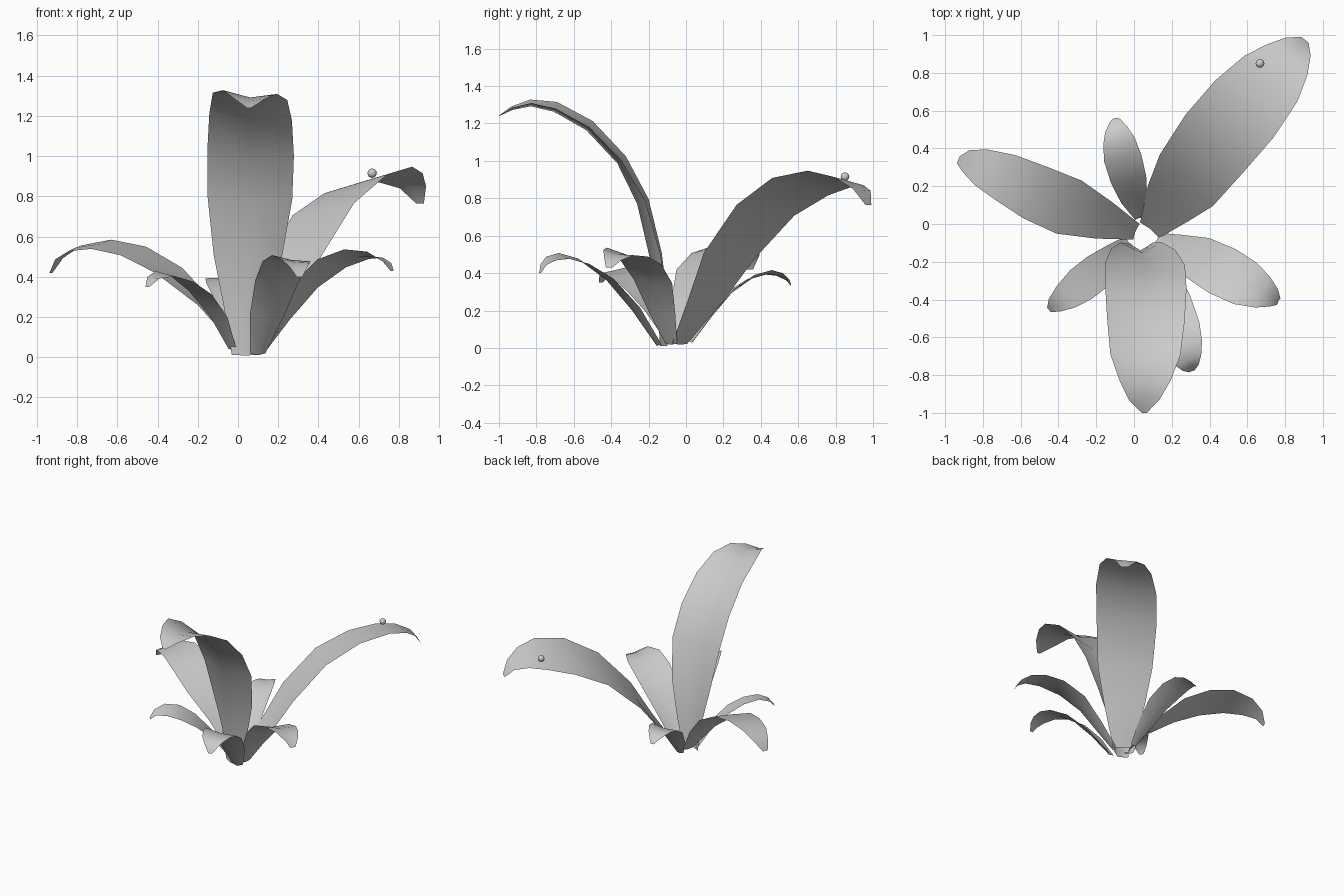
import bpy, bmesh, math
from mathutils import Vector


def leaf(name, spine, roll, cup, base_cup):
    """Leaf blade from stations (x, y, z, half width), folded along its midrib."""
    pts = [Vector(p[:3]) for p in spine]
    heading = pts[-1] - pts[0]
    heading.z = 0
    heading.normalize()
    right = Vector((heading.y, -heading.x, 0))
    tilt = math.tan(math.radians(roll))
    bm = bmesh.new()
    rows = []
    n = len(pts) - 1
    for i, p in enumerate(pts):
        s = i / n
        tangent = (pts[min(i + 1, n)] - pts[max(i - 1, 0)]).normalized()
        up = right.cross(tangent)
        hw = spine[i][3]
        fold = cup + (base_cup - cup) * max(0, 1 - 2.5 * s)
        t = tilt * min(1, 2 * s, 3 * (1 - s))
        row = []
        for u in (-1, 0, 1):
            co = p + right * hw * u + up * hw * (fold * (abs(u) - 0.5) + t * u)
            co.z = max(co.z, 0)
            row.append(bm.verts.new(co))
        rows.append(row)
    for a, b in zip(rows, rows[1:]):
        for j in range(2):
            bm.faces.new((a[j], a[j + 1], b[j + 1], b[j]))
    mesh = bpy.data.meshes.new(name)
    bm.to_mesh(mesh)
    bm.free()
    mesh.shade_smooth()
    bpy.context.collection.objects.link(bpy.data.objects.new(name, mesh))


# Large leaf at the back right
leaf("back_right_leaf", [
    (.085, -.03, .02, .065), (.185, .115, .26, .143), (.28, .235, .49, .195),
    (.425, .425, .735, .215), (.585, .61, .862, .215), (.725, .77, .905, .185),
    (.81, .87, .892, .135), (.87, .94, .845, .08), (.905, .975, .765, .025)], 13, 0, .15)

# Tall leaf at the front
leaf("tall_front_leaf", [
    (.035, -.12, .01, .065), (.04, -.125, .25, .11), (.05, -.165, .5, .17),
    (.06, -.235, .78, .21), (.063, -.35, 1.0, .215), (.063, -.52, 1.18, .205),
    (.06, -.7, 1.28, .185), (.06, -.83, 1.305, .135),
    (.055, -.93, 1.28, .08), (.055, -1.0, 1.24, .012)], 6, .2, .6)

# Long leaf at the left
leaf("left_leaf", [
    (.01, -.04, .04, .045), (-.16, .02, .26, .105), (-.345, .09, .43, .155),
    (-.52, .165, .53, .15), (-.68, .245, .563, .13), (-.81, .3, .543, .1),
    (-.89, .335, .49, .06), (-.93, .34, .42, .02)], 10, -.02, .15)

# Medium leaf at the right
leaf("right_leaf", [
    (.12, -.08, .02, .035), (.22, -.13, .18, .08), (.34, -.18, .35, .12),
    (.47, -.25, .46, .135), (.59, -.315, .505, .125), (.68, -.36, .505, .09),
    (.74, -.39, .47, .05), (.765, -.41, .43, .02)], 11, .12, .25)

# Small leaf at the front left
leaf("front_left_leaf", [
    (-.03, -.09, .04, .03), (-.1, -.17, .2, .07), (-.19, -.25, .32, .095),
    (-.28, -.32, .39, .095), (-.36, -.385, .415, .075),
    (-.42, -.43, .395, .045), (-.45, -.455, .35, .015)], 10, .02, .25)

# Medium leaf at the front right
leaf("front_right_leaf", [
    (.1, -.15, .015, .04), (.15, -.28, .21, .09), (.195, -.42, .37, .11),
    (.235, -.55, .46, .115), (.265, -.65, .488, .1), (.285, -.72, .475, .075),
    (.3, -.76, .445, .045), (.305, -.78, .4, .015)], 9, .08, .4)

# Small leaf at the back
leaf("back_leaf", [
    (.03, .03, .03, .025), (0, .13, .17, .07), (-.03, .24, .3, .095),
    (-.06, .35, .375, .1), (-.08, .44, .4, .085), (-.095, .5, .39, .06),
    (-.1, .545, .36, .03), (-.1, .56, .335, .012)], 8, .1, .3)

# Droplet resting on the large leaf
bpy.ops.mesh.primitive_uv_sphere_add(segments=16, ring_count=10, radius=.023,
                                     location=(.667, .85, .915))
bpy.context.object.name = "droplet"
bpy.ops.object.shade_smooth()
